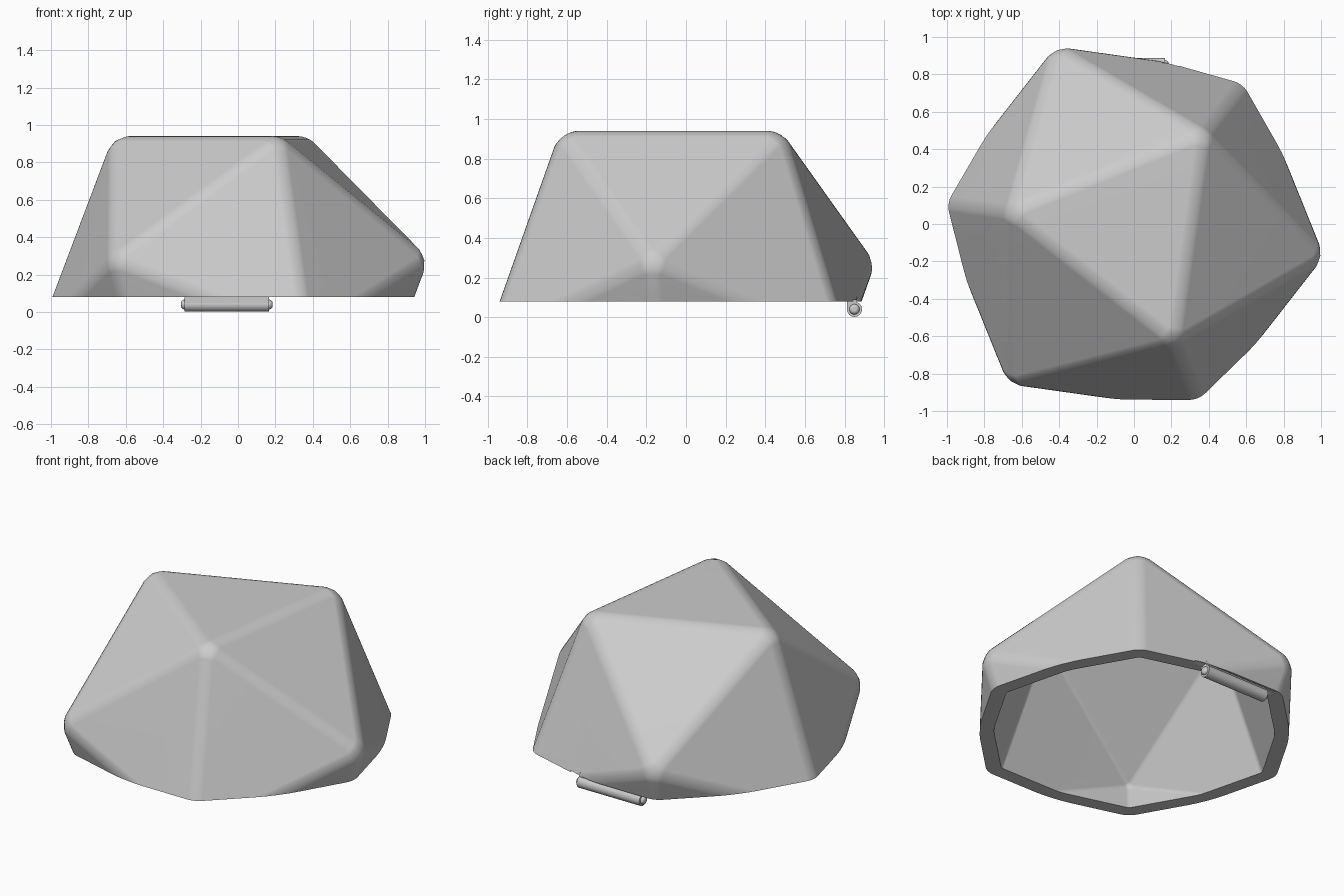
import bpy, bmesh, math
from mathutils import Matrix, Vector

if "Cube" in bpy.data.objects:
    bpy.data.objects.remove(bpy.data.objects["Cube"])

INRADIUS = 0.86               # centre to flat face
WALL = 0.085
RIM = 0.08                    # height of the open rim
CENTRE = Vector((-0.025, -0.027, RIM))
AXIS_Y, AXIS_Z = 0.85, 0.04   # hinge axis

grey = bpy.data.materials.new("light_grey")
grey.use_nodes = True
colour = (0.6, 0.6, 0.6, 1)
grey.diffuse_color = colour
grey.node_tree.nodes["Principled BSDF"].inputs["Base Color"].default_value = colour


def to_object(name, bm):
    bmesh.ops.recalc_face_normals(bm, faces=bm.faces)
    mesh = bpy.data.meshes.new(name)
    bm.to_mesh(mesh)
    bm.free()
    mesh.materials.append(grey)
    obj = bpy.data.objects.new(name, mesh)
    bpy.context.collection.objects.link(obj)
    return obj


def activate(obj):
    bpy.ops.object.select_all(action='DESELECT')
    obj.select_set(True)
    bpy.context.view_layer.objects.active = obj


def rounded_icosahedron(inradius, rounding):
    """Twenty-sided solid lying with one face straight up."""
    bm = bmesh.new()
    bmesh.ops.create_icosphere(bm, subdivisions=1, radius=inradius * 1.2584)
    bm.faces.ensure_lookup_table()
    facing = bm.faces[0].calc_center_median()
    bm.transform(facing.rotation_difference(Vector((0, 0, 1))).to_matrix().to_4x4())
    corner = max(bm.verts, key=lambda v: v.co.z).co
    bm.transform(Matrix.Rotation(math.radians(52) - math.atan2(corner.y, corner.x), 4, 'Z'))
    bm.normal_update()
    bmesh.ops.bevel(bm, geom=bm.edges[:], offset=rounding * math.tan(math.radians(20.9)),
                    offset_type='OFFSET', segments=4, profile=0.5, affect='EDGES')
    bm.normal_update()
    return bm


def rod(name, x0, x1, radius, dome=0):
    """Cylinder along the hinge axis, with optional domed ends."""
    bm = bmesh.new()
    bmesh.ops.create_cone(bm, cap_ends=True, segments=32, radius1=radius, radius2=radius,
                          depth=x1 - x0)
    bm.normal_update()
    if dome:
        caps = [e for e in bm.edges if abs(e.verts[0].co.z - e.verts[1].co.z) < 1e-5]
        bmesh.ops.bevel(bm, geom=caps, offset=dome, segments=5, profile=0.5, affect='EDGES')
    bm.transform(Matrix.Translation(((x0 + x1) / 2, AXIS_Y, AXIS_Z))
                 @ Matrix.Rotation(math.pi / 2, 4, 'Y'))
    return to_object(name, bm)


def subtract(obj, cutter):
    cutter.hide_render = True
    mod = obj.modifiers.new("cut", 'BOOLEAN')
    mod.operation = 'DIFFERENCE'
    mod.solver = 'EXACT'
    mod.object = cutter
    activate(obj)
    bpy.ops.object.modifier_apply(modifier=mod.name)
    bpy.data.objects.remove(cutter)


# Shell: upper half of the solid, hollowed out
bm = rounded_icosahedron(INRADIUS, 0.12)
bmesh.ops.bisect_plane(bm, geom=bm.verts[:] + bm.edges[:] + bm.faces[:],
                       plane_co=(0, 0, 0), plane_no=(0, 0, 1), clear_inner=True)
bmesh.ops.holes_fill(bm, edges=[e for e in bm.edges if e.is_boundary], sides=0)
bm.transform(Matrix.Translation(CENTRE))
shell = to_object("shell", bm)

bm = rounded_icosahedron(INRADIUS - WALL, 0.04)
bm.transform(Matrix.Translation(CENTRE))
subtract(shell, to_object("cavity_cutter", bm))

# Hinge clearance in the rim
subtract(shell, rod("clearance_cutter", -0.36, 0.24, 0.048))

# Hinge: barrel, pin and the leaf joining it to the wall
barrel = rod("hinge_barrel", -0.285, 0.165, 0.038)
pin = rod("hinge_pin", -0.305, 0.185, 0.026, dome=0.018)
bm = bmesh.new()
bmesh.ops.create_cube(bm, size=1)
bm.transform(Matrix.Translation((-0.06, 0.838, 0.073)) @ Matrix.Diagonal((0.45, 0.05, 0.06, 1)))
leaf = to_object("hinge_leaf", bm)

for obj in (shell, barrel, pin, leaf):
    activate(obj)
    bpy.ops.object.shade_smooth_by_angle(angle=math.radians(30))
    weighted = obj.modifiers.new("even_shading", 'WEIGHTED_NORMAL')
    weighted.keep_sharp = True
